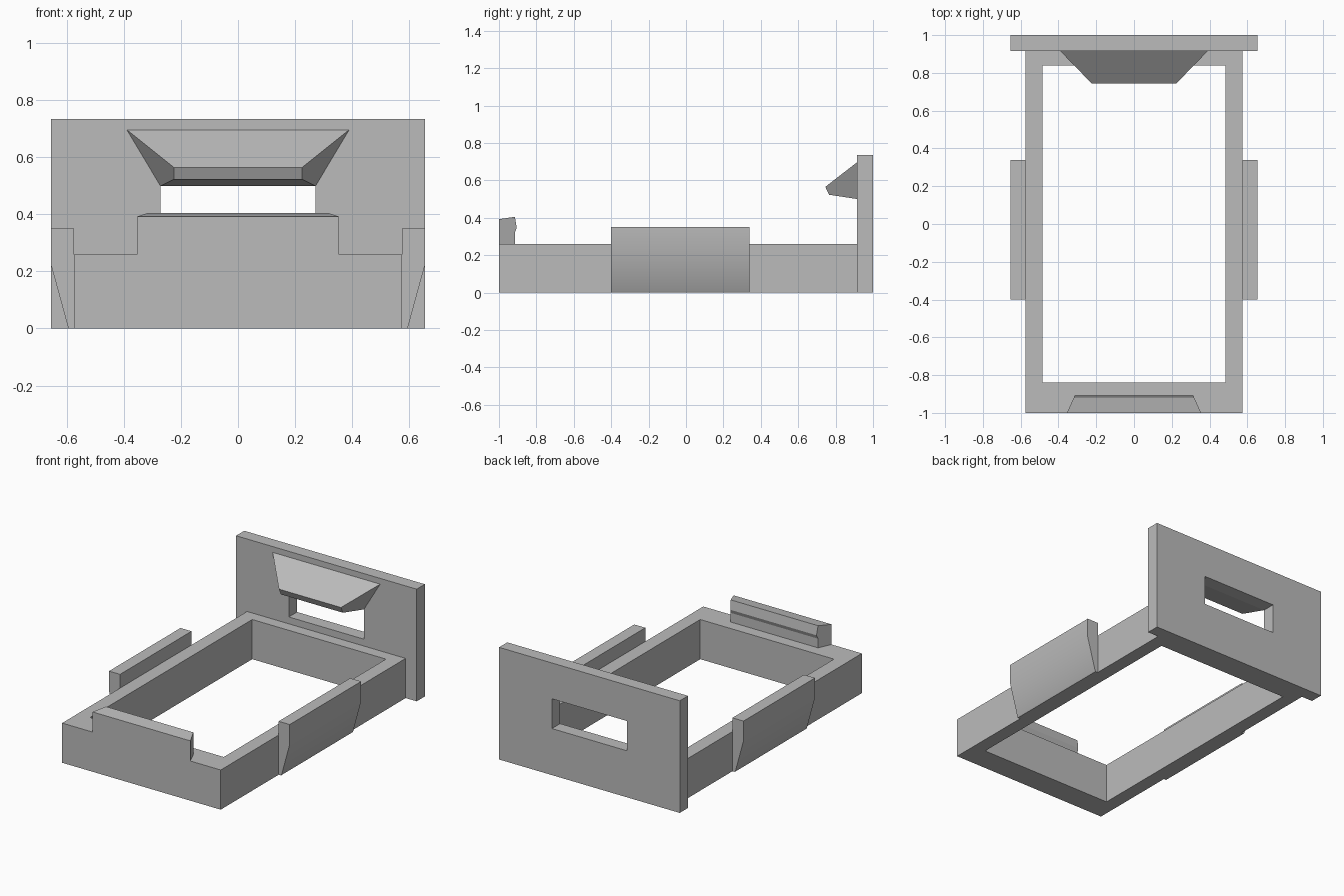
import bpy, bmesh, math
from mathutils import Vector

cube = bpy.data.objects.get("Cube")
if cube:
    bpy.data.objects.remove(cube, do_unlink=True)

grey = bpy.data.materials.new("light grey")
grey.use_nodes = True
grey.diffuse_color = (0.5, 0.5, 0.5, 1)
grey.node_tree.nodes["Principled BSDF"].inputs["Base Color"].default_value = (0.5, 0.5, 0.5, 1)


def finish(name, bm):
    bmesh.ops.recalc_face_normals(bm, faces=bm.faces)
    mesh = bpy.data.meshes.new(name)
    bm.to_mesh(mesh)
    bm.free()
    mesh.materials.append(grey)
    obj = bpy.data.objects.new(name, mesh)
    bpy.context.collection.objects.link(obj)
    return obj


def rectangle(a0, a1, b0, b1):
    return [(a0, b0), (a1, b0), (a1, b1), (a0, b1)]


def ring(name, outer, inner, place, d0, d1):
    """Rectangular slab with a rectangular opening, between depths d0 and d1."""
    bm = bmesh.new()
    loops = [[bm.verts.new(place(a, b, d)) for a, b in loop]
             for loop, d in ((outer, d0), (outer, d1), (inner, d1), (inner, d0))]
    for k in range(4):
        p, q = loops[k], loops[(k + 1) % 4]
        for i in range(4):
            j = (i + 1) % 4
            bm.faces.new((p[i], p[j], q[j], q[i]))
    return finish(name, bm)


def loft(name, start, end):
    """Solid between two matching outlines."""
    bm = bmesh.new()
    p = [bm.verts.new(v) for v in start]
    q = [bm.verts.new(v) for v in end]
    bm.faces.new(p)
    bm.faces.new(q[::-1])
    for i in range(len(p)):
        j = (i + 1) % len(p)
        bm.faces.new((p[i], p[j], q[j], q[i]))
    return finish(name, bm)


# Open base frame
ring("base_frame", rectangle(-0.575, 0.575, -1, 0.915),
     rectangle(-0.485, 0.485, -0.84, 0.84),
     lambda a, b, d: Vector((a, b, d)), 0, 0.26)

# Tall back plate with a window slot
ring("back_plate", rectangle(-0.655, 0.655, 0, 0.735),
     rectangle(-0.272, 0.272, 0.305, 0.5),
     lambda a, b, d: Vector((a, d, b)), 0.915, 1)

# Tapered hood over the slot: half width, y, z
hood = [(0.39, 0.915, 0.697), (0.225, 0.745, 0.565),
        (0.225, 0.765, 0.523), (0.272, 0.915, 0.5)]
loft("slot_hood", [(-x, y, z) for x, y, z in hood], hood)

# Front catch with ends that narrow towards the rear
catch = [(-1, 0.26), (-1, 0.392), (-0.915, 0.405),
         (-0.905, 0.345), (-0.915, 0.32), (-0.915, 0.26)]
half = lambda y: 0.355 - 0.45 * (y + 1)
loft("front_catch", [(-half(y), y, z) for y, z in catch],
     [(half(y), y, z) for y, z in catch])

# Side grips, softly bent on the outside
grip = [(0.575, 0), (0.592, 0), (0.597, 0.008),
        (0.655, 0.22), (0.655, 0.35), (0.575, 0.35)]
for side, label in ((1, "left"), (-1, "right")):
    obj = loft(label + "_grip", [(side * x, -0.4, z) for x, z in grip],
               [(side * x, 0.34, z) for x, z in grip])
    bpy.ops.object.select_all(action='DESELECT')
    obj.select_set(True)
    bpy.context.view_layer.objects.active = obj
    bpy.ops.object.shade_smooth_by_angle(angle=math.radians(30))
